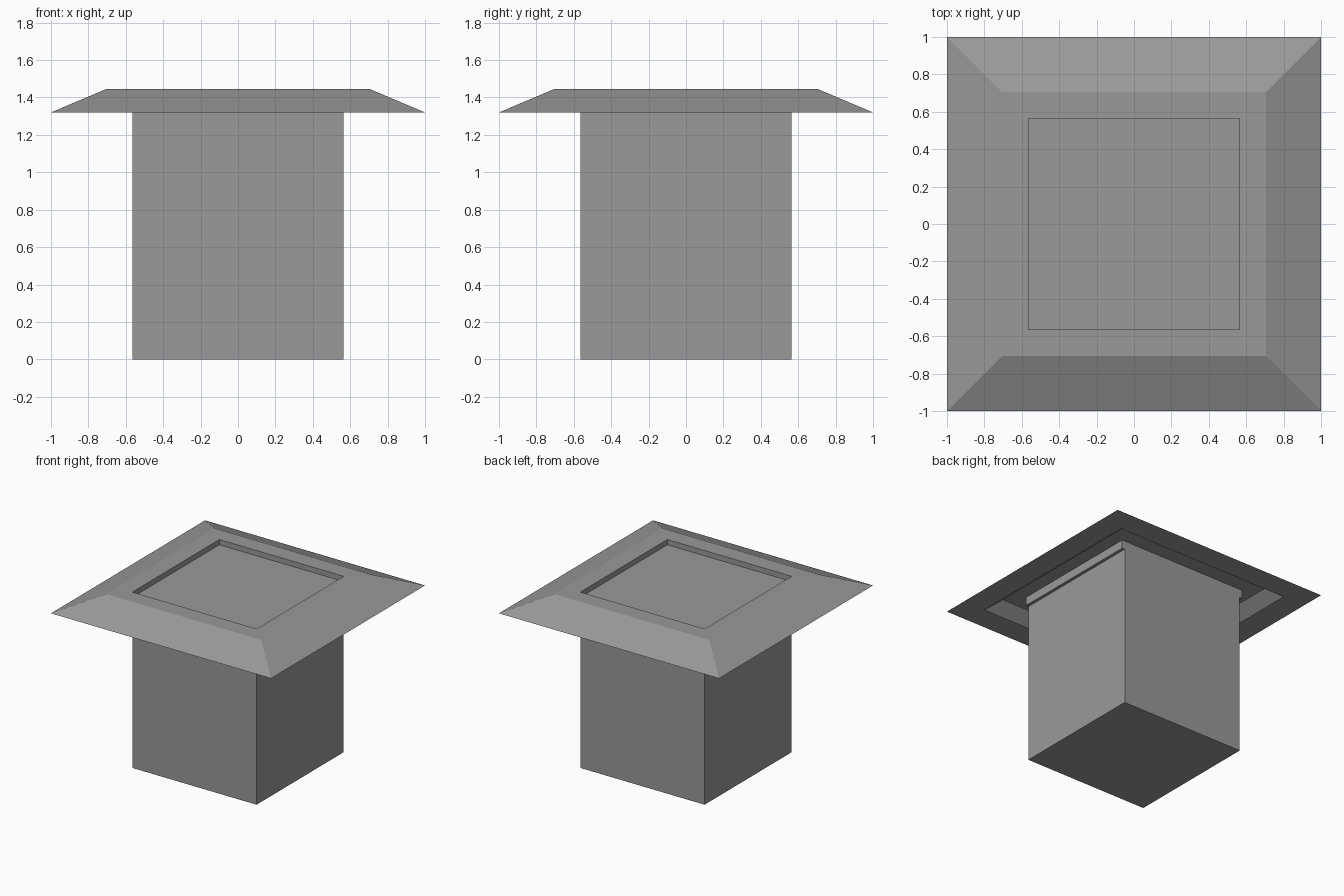
import bpy
import bmesh

cube = bpy.data.objects.get("Cube")
if cube:
    bpy.data.objects.remove(cube, do_unlink=True)

grey = bpy.data.materials.new("plain grey")
grey.use_nodes = True
COLOUR = (0.32, 0.32, 0.32, 1)
grey.diffuse_color = COLOUR
grey.node_tree.nodes["Principled BSDF"].inputs["Base Color"].default_value = COLOUR


def finish(name, bm):
    bmesh.ops.recalc_face_normals(bm, faces=bm.faces)
    mesh = bpy.data.meshes.new(name)
    bm.to_mesh(mesh)
    bm.free()
    mesh.materials.append(grey)
    obj = bpy.data.objects.new(name, mesh)
    bpy.context.collection.objects.link(obj)
    return obj


def box(name, hx, hy, z0, z1):
    bm = bmesh.new()
    bmesh.ops.create_cube(bm, size=1)
    for v in bm.verts:
        v.co = (v.co.x * 2 * hx, v.co.y * 2 * hy, z0 + (v.co.z + 0.5) * (z1 - z0))
    return finish(name, bm)


def square_sweep(name, profile):
    """Sweep a closed (half width, height) profile around a square."""
    bm = bmesh.new()
    rings = [[bm.verts.new((sx * r, sy * r, z))
              for sx, sy in ((-1, -1), (1, -1), (1, 1), (-1, 1))]
             for r, z in profile]
    for a, b in zip(rings, rings[1:] + rings[:1]):
        for i in range(4):
            j = (i + 1) % 4
            bm.faces.new((a[i], a[j], b[j], b[i]))
    return finish(name, bm)


HALF = 0.565      # half width of the column and of the opening in the cap
EAVE = 1.32       # bottom of the cap
CEILING = 1.402   # underside of the cap's flat top, level with the column top
TOP = 1.445

# Square column, its top forming the floor of the recess
box("column", HALF, HALF, 0, CEILING)

# Thin ledges under the cap on the left and right of the column
for side, sign in (("left", 1), ("right", -1)):
    ledge = box(side + "_ledge", 0.0125, HALF, 1.332, CEILING)
    ledge.location.x = sign * (HALF + 0.0125)

# Hollow cap with sloping sides and a square opening
square_sweep("cap", [(1.0, EAVE), (0.705, TOP), (HALF, TOP),
                     (HALF, CEILING), (0.70, CEILING), (0.80, EAVE)])
